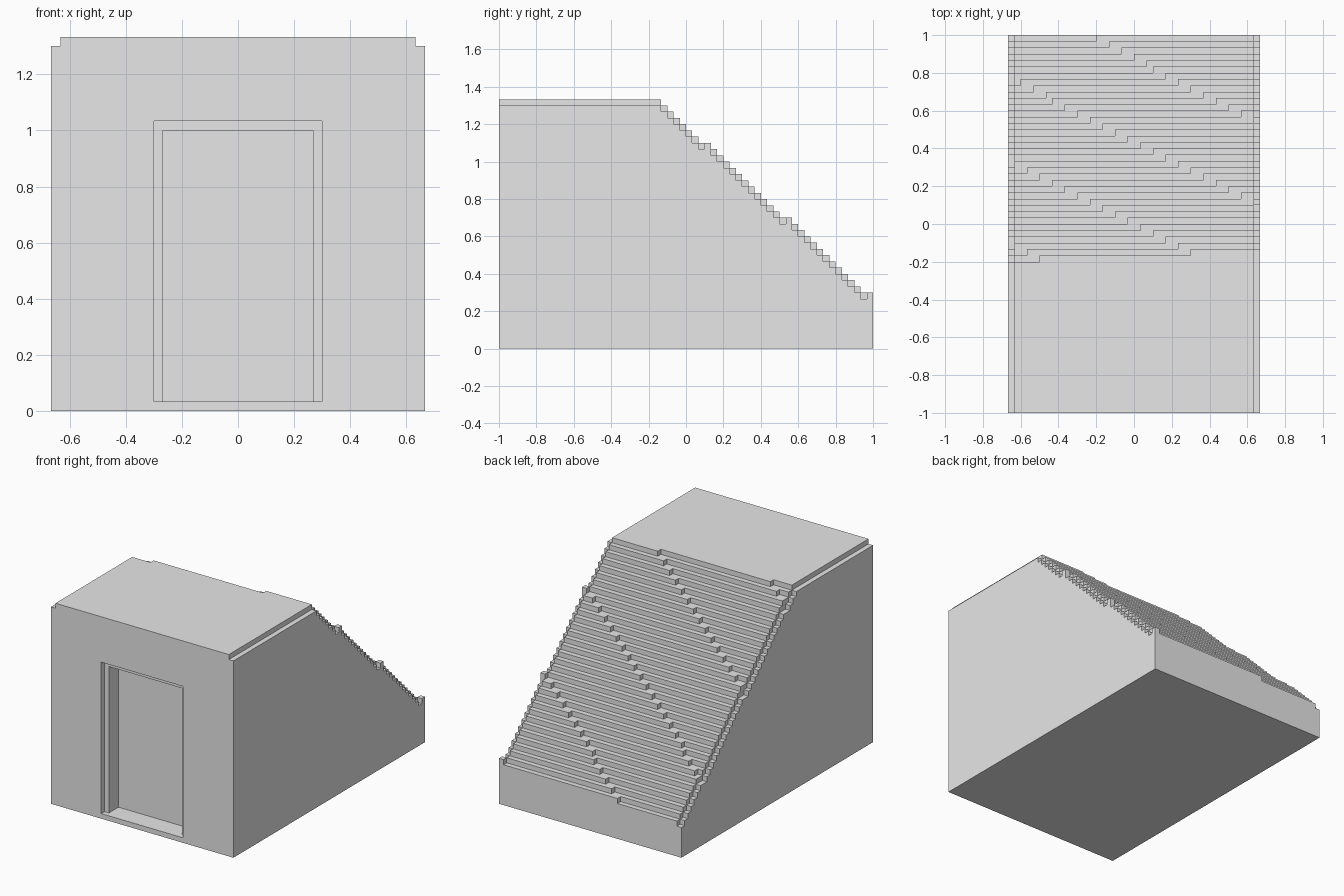
import bpy
import bmesh
import math

cube = bpy.data.objects.get("Cube")
if cube:
    bpy.data.objects.remove(cube, do_unlink=True)

U = 1 / 30                      # size of one block
HALF_W, HALF_D, TOP = 20, 30, 40

stone = bpy.data.materials.new("plain_grey")
stone.use_nodes = True
grey = (0.8, 0.8, 0.8, 1)
stone.diffuse_color = grey
stone.node_tree.nodes["Principled BSDF"].inputs["Base Color"].default_value = grey


def slope(x, y):
    """Block height of the slightly skewed stepped roof."""
    return min(TOP, math.floor(35.06 - 0.924 * y + 0.03876 * x))


def height(x, y):
    """Roof height with the rim trimmed one block down on both sides."""
    if not (-HALF_W <= x < HALF_W and -HALF_D <= y < HALF_D):
        return 0
    h = slope(x, y)
    if x == -HALF_W:
        return h - 1
    if x == HALF_W - 1 and slope(x - 1, y) == h:
        return h - 1
    return h


def add_object(name, bm):
    mesh = bpy.data.meshes.new(name)
    bm.to_mesh(mesh)
    bm.free()
    mesh.materials.append(stone)
    obj = bpy.data.objects.new(name, mesh)
    bpy.context.collection.objects.link(obj)
    return obj


def stepped_body():
    bm = bmesh.new()
    corners = {}

    def quad(*points):
        for p in points:
            if p not in corners:
                corners[p] = bm.verts.new([c * U for c in p])
        bm.faces.new([corners[p] for p in points])

    for x in range(-HALF_W, HALF_W):
        for y in range(-HALF_D, HALF_D):
            h = height(x, y)
            a, b, c, d = (x, y), (x + 1, y), (x + 1, y + 1), (x, y + 1)
            # tread and underside
            quad(*[p + (h,) for p in (a, b, c, d)])
            quad(*[p + (0,) for p in (d, c, b, a)])
            # risers and outer walls
            walls = ((a, b, 0, -1), (b, c, 1, 0), (c, d, 0, 1), (d, a, -1, 0))
            for p, q, dx, dy in walls:
                for z in range(height(x + dx, y + dy), h):
                    quad(p + (z,), q + (z,), q + (z + 1,), p + (z + 1,))
    # merge the blocks into large flat faces
    bmesh.ops.dissolve_limit(bm, angle_limit=0.02, verts=bm.verts, edges=bm.edges)
    return add_object("stepped_body", bm)


def cut_recess(body, name, half_w, top, depth):
    """Sink a doorway recess into the front wall."""
    bm = bmesh.new()
    bmesh.ops.create_cube(bm, size=1)
    front, back = -HALF_D - 2, -HALF_D + depth
    for v in bm.verts:
        v.co = (v.co.x * 2 * half_w * U,
                (back if v.co.y > 0 else front) * U,
                (top if v.co.z > 0 else 1) * U)
    cutter = add_object(name, bm)
    cutter.hide_render = True
    mod = body.modifiers.new(name, "BOOLEAN")
    mod.operation = "DIFFERENCE"
    mod.solver = "EXACT"
    mod.object = cutter
    bpy.context.view_layer.objects.active = body
    bpy.ops.object.modifier_apply(modifier=mod.name)
    bpy.data.objects.remove(cutter, do_unlink=True)


body = stepped_body()
cut_recess(body, "door_frame_recess", 9, 31, 1)
cut_recess(body, "door_recess", 8, 30, 4)
